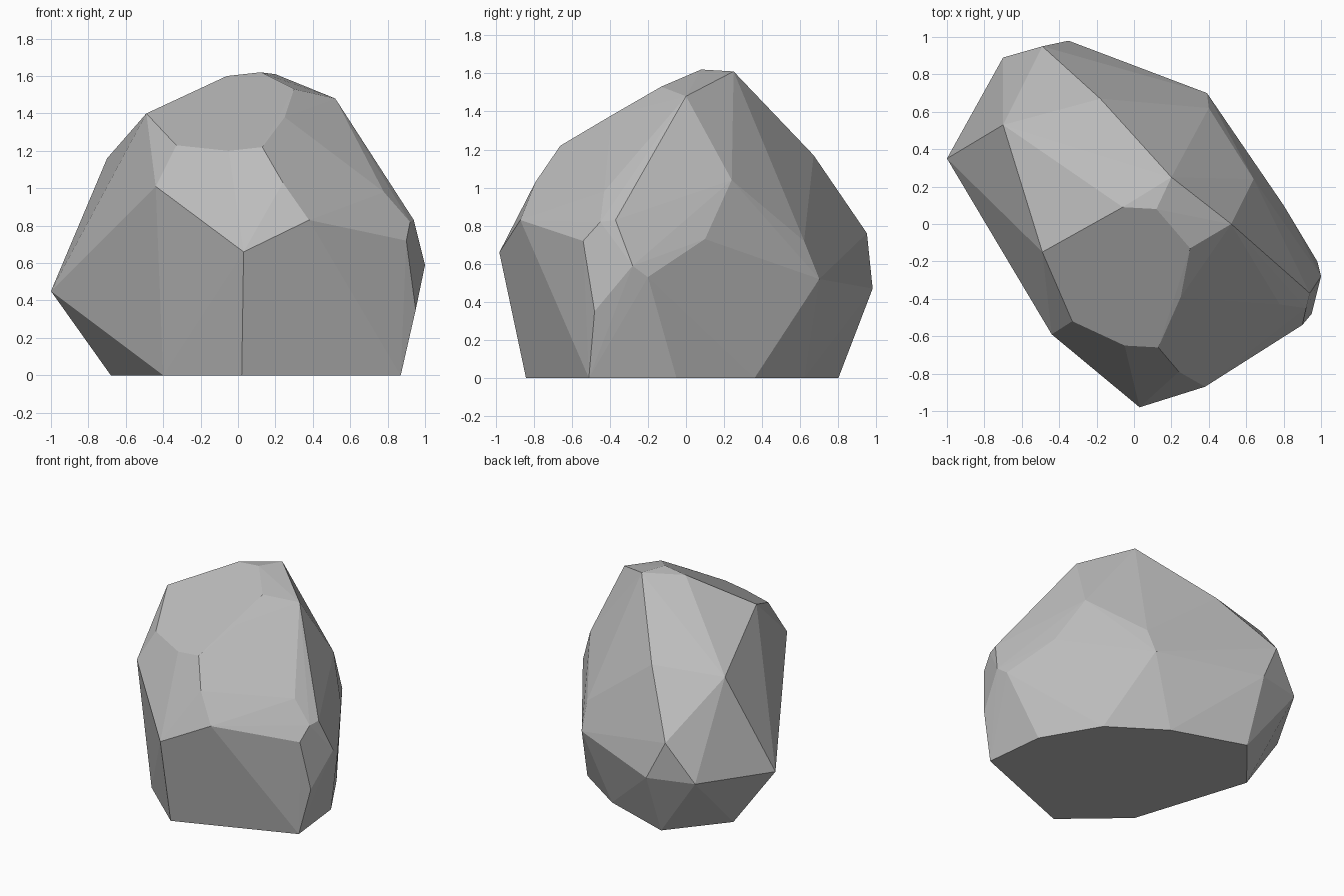
import bpy, bmesh, math

if "Cube" in bpy.data.objects:
    bpy.data.objects.remove(bpy.data.objects["Cube"])

# Corner points of the boulder, ring by ring
base = [(-.68, .40), (-.40, -.47), (.02, -.84), (.87, -.51),
        (.82, -.05), (.58, .36), (.19, .62), (-.35, .80)]
middle = [(-1, .35, .45), (-.70, .89, .48), (-.35, .98, .47), (.39, .70, .52),
          (-.49, .95, .76), (.40, .62, .72), (.80, .10, .73), (.98, -.20, .53),
          (1, -.28, .59), (.95, -.48, .35), (.90, -.54, .72), (.94, -.37, .83),
          (.92, -.45, .82), (.38, -.87, .83), (.03, -.98, .66)]
upper = [(-.70, .53, 1.16), (-.18, .67, 1.17), (.64, .24, 1.04), (.78, -.43, .98),
         (.24, -.79, 1.03), (-.44, -.59, 1.01), (-.33, -.52, 1.23),
         (-.05, -.65, 1.20), (.13, -.66, 1.22), (-.48, -.18, 1.35)]
crown = [(-.49, -.15, 1.40), (.25, -.39, 1.38), (.30, -.13, 1.53), (.52, 0, 1.48),
         (-.06, .09, 1.60), (.12, .08, 1.62), (.20, .25, 1.61)]

# Faceted shell wrapped around the points
bm = bmesh.new()
for p in [(x, y, 0) for x, y in base] + middle + upper + crown:
    bm.verts.new(p)
hull = bmesh.ops.convex_hull(bm, input=bm.verts[:])
loose = [v for v in bm.verts if not v.link_faces]
bmesh.ops.delete(bm, geom=loose, context='VERTS')
# Merge nearly coplanar triangles into broad facets
bmesh.ops.dissolve_limit(bm, angle_limit=math.radians(2),
                         verts=bm.verts[:], edges=bm.edges[:])
bmesh.ops.recalc_face_normals(bm, faces=bm.faces[:])

mesh = bpy.data.meshes.new("boulder")
bm.to_mesh(mesh)
bm.free()
stone = bpy.data.materials.new("stone grey")
stone.diffuse_color = (.5, .5, .5, 1)
stone.use_nodes = True
stone.node_tree.nodes["Principled BSDF"].inputs["Base Color"].default_value = stone.diffuse_color
mesh.materials.append(stone)
bpy.context.collection.objects.link(bpy.data.objects.new("boulder", mesh))
